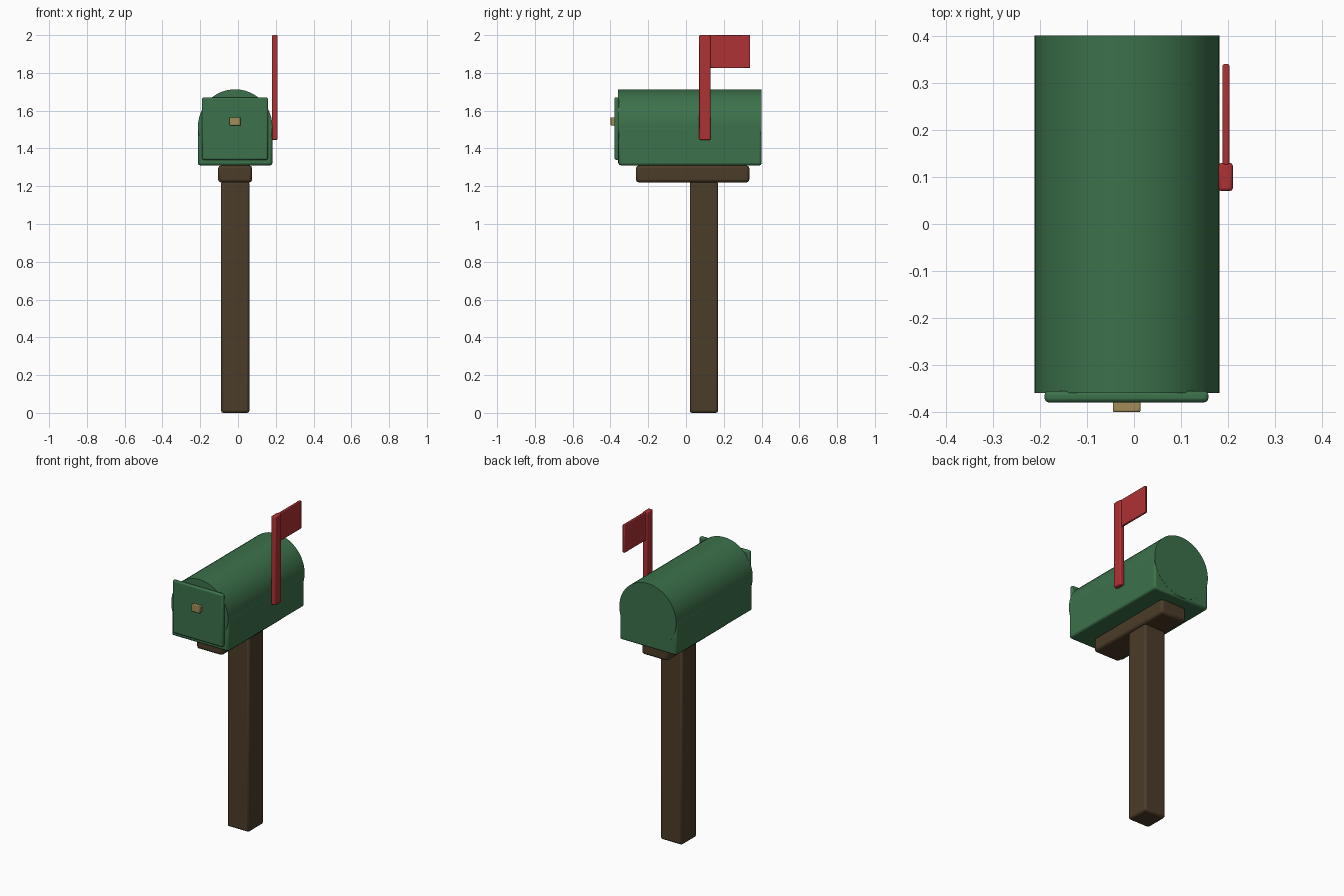
import bpy, math

if "Cube" in bpy.data.objects:
    bpy.data.objects.remove(bpy.data.objects["Cube"])


def material(name, rgb):
    m = bpy.data.materials.new(name)
    m.diffuse_color = (*rgb, 1)
    m.use_nodes = True
    m.node_tree.nodes["Principled BSDF"].inputs["Base Color"].default_value = m.diffuse_color
    return m


green = material("green paint", (0.045, 0.165, 0.07))
wood = material("dark wood", (0.07, 0.045, 0.022))
red = material("red paint", (0.42, 0.032, 0.035))
brass = material("brass", (0.36, 0.27, 0.1))


def finish(obj, name, mat, bevel):
    obj.name = name
    obj.data.materials.append(mat)
    if bevel:
        mod = obj.modifiers.new("bevel", "BEVEL")
        mod.width, mod.segments = bevel, 2
        mod.limit_method = "ANGLE"
    bpy.ops.object.shade_smooth_by_angle(angle=math.radians(35))


def box(name, x, y, z, mat, bevel):
    """Bevelled box given as (min, max) on each axis."""
    bpy.ops.mesh.primitive_cube_add(size=1, location=[(a + b) / 2 for a, b in (x, y, z)])
    obj = bpy.context.object
    obj.scale = [b - a for a, b in (x, y, z)]
    bpy.ops.object.transform_apply(location=False, rotation=False, scale=True)
    finish(obj, name, mat, bevel)


# Post and support board
box("post", (-0.09, 0.06), (0.02, 0.17), (0, 1.225), wood, 0.012)
box("support_board", (-0.105, 0.075), (-0.265, 0.335), (1.22, 1.31), wood, 0.015)

# Mailbox body: lower box and round top
box("body_box", (-0.212, 0.182), (-0.357, 0.4), (1.31, 1.515), green, 0.012)
bpy.ops.mesh.primitive_cylinder_add(vertices=48, radius=0.197, depth=0.76,
                                    location=(-0.015, 0.021, 1.516),
                                    rotation=(math.pi / 2, 0, 0))
finish(bpy.context.object, "round_top", green, 0)

# Door and knob
box("door", (-0.19, 0.158), (-0.379, -0.355), (1.34, 1.67), green, 0.008)
box("door_knob", (-0.045, 0.014), (-0.4, -0.375), (1.522, 1.565), brass, 0.004)

# Signal flag
box("flag_arm", (0.18, 0.21), (0.07, 0.13), (1.445, 2.0), red, 0.006)
box("flag", (0.188, 0.203), (0.125, 0.34), (1.825, 2.0), red, 0.004)
